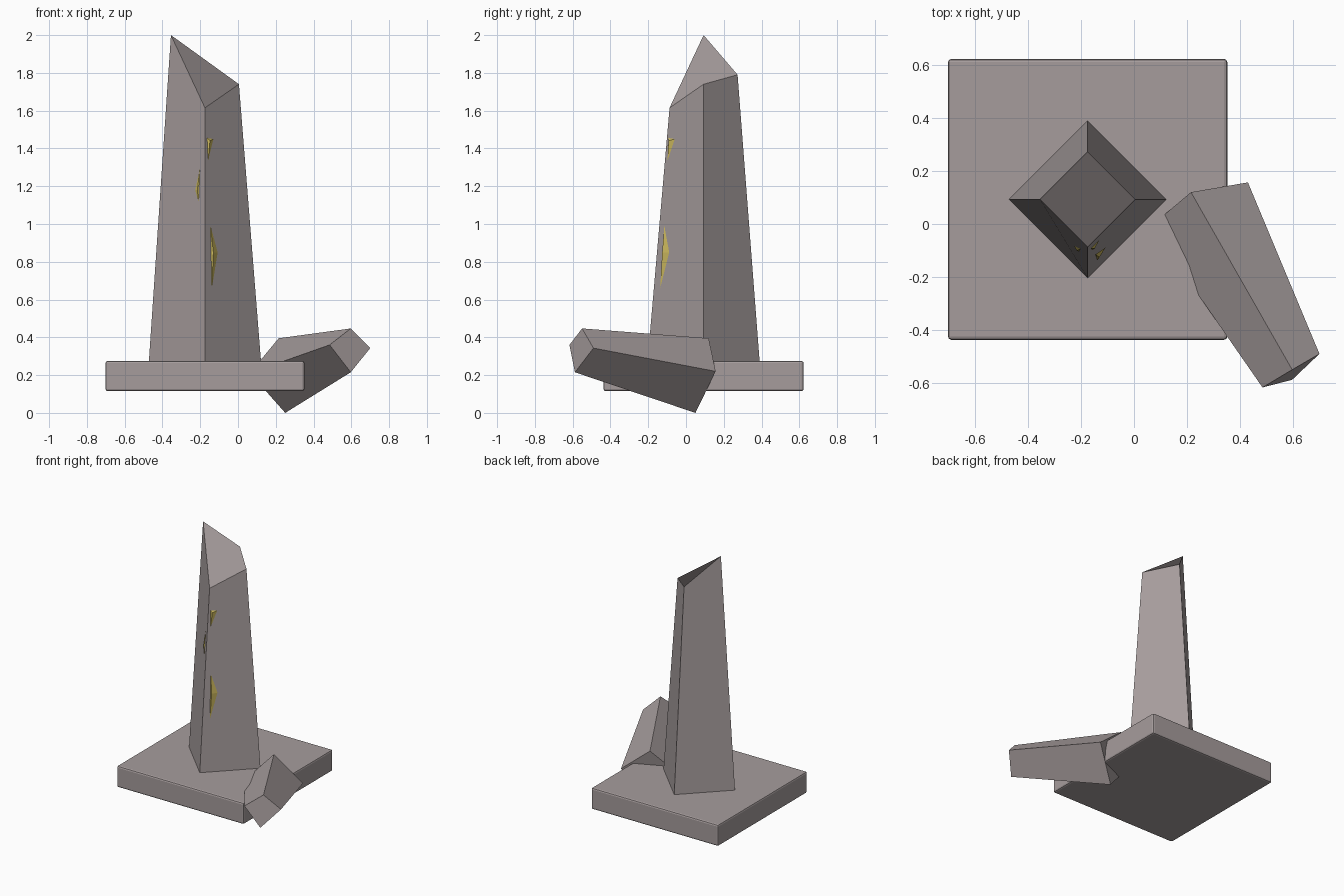
import bpy
import bmesh
from mathutils import Vector

if "Cube" in bpy.data.objects:
    bpy.data.objects.remove(bpy.data.objects["Cube"])


def material(name, color):
    mat = bpy.data.materials.new(name)
    mat.use_nodes = True
    mat.diffuse_color = color
    mat.node_tree.nodes["Principled BSDF"].inputs["Base Color"].default_value = color
    return mat


stone = material("warm_grey_stone", (0.38, 0.335, 0.335, 1))
gold = material("gold", (0.6, 0.48, 0.11, 1))


def finish(name, bm, mat):
    mesh = bpy.data.meshes.new(name)
    bm.to_mesh(mesh)
    bm.free()
    mesh.materials.append(mat)
    obj = bpy.data.objects.new(name, mesh)
    bpy.context.collection.objects.link(obj)
    return obj


def block(name, lower, upper, mat):
    """Solid between two matching rings of corners."""
    bm = bmesh.new()
    low = [bm.verts.new(p) for p in lower]
    up = [bm.verts.new(p) for p in upper]
    bm.faces.new(up)
    bm.faces.new(low[::-1])
    for i in range(len(low)):
        j = (i + 1) % len(low)
        bm.faces.new((up[i], low[i], low[j], up[j]))
    return finish(name, bm, mat)


# Square plinth with a small chamfer
bm = bmesh.new()
bmesh.ops.create_cube(bm, size=1)
bmesh.ops.scale(bm, vec=(1.054, 1.06, 0.16), verts=bm.verts)
plinth = finish("plinth", bm, stone)
plinth.location = (-0.175, 0.093, 0.195)
chamfer = plinth.modifiers.new("chamfer", "BEVEL")
chamfer.width = 0.012
chamfer.segments = 2

# Tapered standing pillar, turned a corner to the front, with a broken top
CX, CY, FOOT, R_FOOT, R_TOP = -0.175, 0.093, 0.27, 0.297, 0.18
corners = [(-1, 0), (0, -1), (1, 0), (0, 1)]
heights = [2.0, 1.615, 1.74, 1.79]
block("pillar",
      [(CX + R_FOOT * x, CY + R_FOOT * y, FOOT) for x, y in corners],
      [(CX + R_TOP * x, CY + R_TOP * y, z) for (x, y), z in zip(corners, heights)],
      stone)

# Fallen broken piece leaning on the plinth
block("fallen_piece",
      [(0.215, 0.12, 0.395), (0.063, -0.008, 0.211), (0.25, 0.05, 0.0), (0.43, 0.157, 0.22)],
      [(0.597, -0.55, 0.447), (0.485, -0.617, 0.36), (0.597, -0.588, 0.215), (0.70, -0.49, 0.343)],
      stone)


# Gold slivers set into the two front walls
def on_wall(side, d, z, out):
    r = R_FOOT - (R_FOOT - R_TOP) * (z - FOOT) / (heights[1] - FOOT)
    point = Vector((CX + side * d, CY - r + d, z))
    return point + Vector((side, -1, 0)).normalized() * out


def sliver(name, side, outline, peak):
    bm = bmesh.new()
    rim = [bm.verts.new(on_wall(side, d, z, 0.002)) for d, z in outline]
    tip = bm.verts.new(on_wall(side, *peak, 0.012))
    for i, v in enumerate(rim):
        bm.faces.new((v, rim[(i + 1) % len(rim)], tip))
    bm.faces.new(rim[::-1])
    bmesh.ops.recalc_face_normals(bm, faces=bm.faces)
    finish(name, bm, gold)


sliver("upper_gold_sliver", 1, [(0.01, 1.455), (0.043, 1.45), (0.015, 1.335)], (0.018, 1.44))
sliver("middle_gold_sliver", -1, [(0.023, 1.31), (0.06, 1.18), (0.03, 1.095)], (0.032, 1.18))
sliver("lower_gold_sliver", 1, [(0.028, 0.99), (0.066, 0.85), (0.035, 0.66)], (0.036, 0.85))
